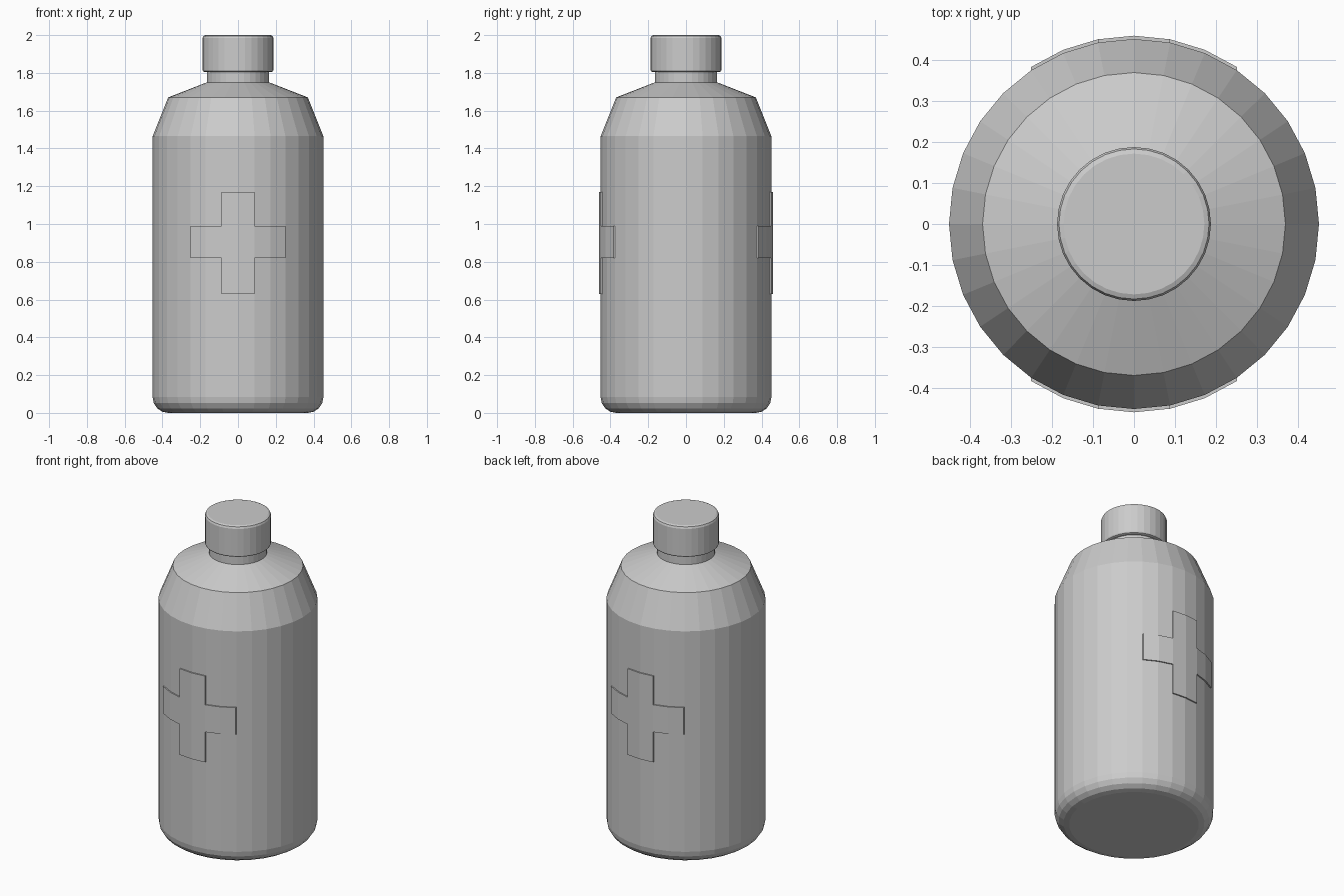
import bpy, bmesh
from math import sin, cos, pi, radians

if "Cube" in bpy.data.objects:
    bpy.data.objects.remove(bpy.data.objects["Cube"])

SEG = 32


def arc(cr, cz, rad, a0, a1, n):
    """Points of a rounded corner in the (radius, z) plane."""
    angs = [radians(a0 + (a1 - a0) * i / n) for i in range(n + 1)]
    return [(cr + rad * cos(a), cz + rad * sin(a)) for a in angs]


def lathe(profile):
    """Revolve a bottom-to-top (radius, z) profile, capping both ends."""
    bm = bmesh.new()
    rings = [[bm.verts.new((r * cos(2 * pi * i / SEG), r * sin(2 * pi * i / SEG), z))
              for i in range(SEG)] for r, z in profile]
    for a, b in zip(rings, rings[1:]):
        for i in range(SEG):
            j = (i + 1) % SEG
            bm.faces.new((a[i], a[j], b[j], b[i]))
    bm.faces.new(rings[0][::-1])
    bm.faces.new(rings[-1])
    bm.normal_update()
    return bm


def finish(bm, name):
    me = bpy.data.meshes.new(name)
    bm.to_mesh(me)
    bm.free()
    ob = bpy.data.objects.new(name, me)
    bpy.context.collection.objects.link(ob)
    return ob


# Bottle body: rounded base, straight wall with rings for the cross, shoulder, neck
R = 0.452
body = lathe(arc(R - 0.083, 0.083, 0.083, -90, 0, 4)
             + [(R, z) for z in (0.63, 0.82, 0.99, 1.17, 1.465)]
             + [(0.37, 1.67), (0.165, 1.75), (0.165, 1.83)])

# Raised crosses, extruded from the wall on front and back
for side in (-1, 1):
    cross = []
    for f in body.faces:
        c = f.calc_center_median()
        if c.y * side < 0.3 or len(f.verts) != 4:
            continue
        upright = abs(c.x) < 0.085 and 0.63 < c.z < 1.17
        arms = abs(c.x) < 0.25 and 0.82 < c.z < 0.99
        if upright or arms:
            cross.append(f)
    out = bmesh.ops.extrude_face_region(body, geom=cross)["geom"]
    verts = [v for v in out if isinstance(v, bmesh.types.BMVert)]
    bmesh.ops.translate(body, verts=verts, vec=(0, 0.008 * side, 0))
    old = [f for f in cross if f.is_valid]
    if old:
        bmesh.ops.delete(body, geom=old, context='FACES')
bmesh.ops.recalc_face_normals(body, faces=body.faces[:])
finish(body, "bottle_body")

# Screw cap with softened rims
cap = lathe(arc(0.178, 1.815, 0.01, -90, 0, 2)
            + arc(0.172, 1.984, 0.016, 0, 90, 2))
finish(cap, "cap")
